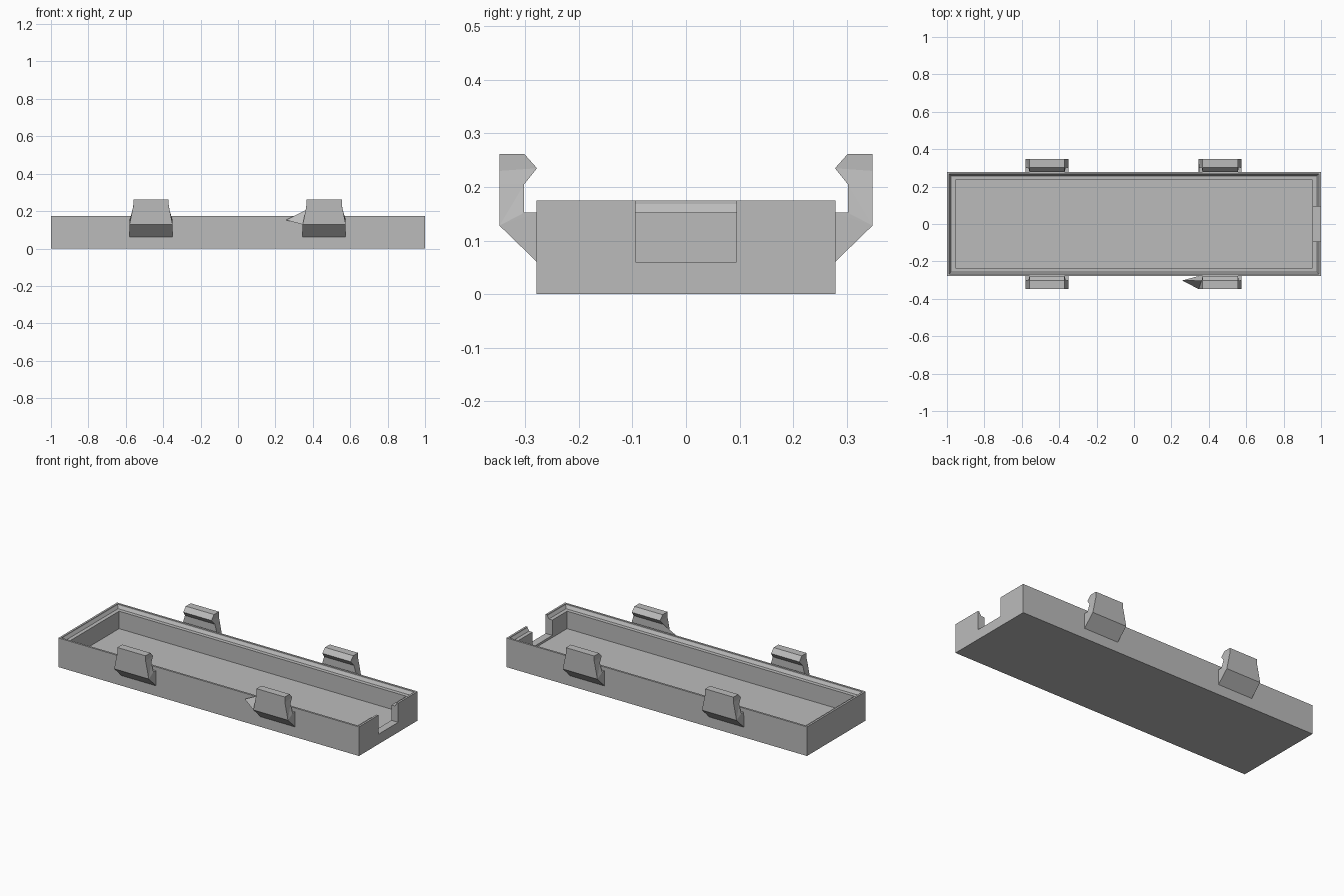
import bpy
import bmesh

cube = bpy.data.objects.get("Cube")
if cube:
    bpy.data.objects.remove(cube, do_unlink=True)

grey = bpy.data.materials.new("plain_grey")
grey.use_nodes = True
COLOUR = (0.5, 0.5, 0.5, 1)
grey.diffuse_color = COLOUR
grey.node_tree.nodes["Principled BSDF"].inputs["Base Color"].default_value = COLOUR


def finish(bm, name):
    bmesh.ops.recalc_face_normals(bm, faces=bm.faces)
    mesh = bpy.data.meshes.new(name)
    bm.to_mesh(mesh)
    bm.free()
    mesh.materials.append(grey)
    obj = bpy.data.objects.new(name, mesh)
    bpy.context.collection.objects.link(obj)
    return obj


# Tray: rectangular rings (inset from the outer wall, height) joined in order
HALF_X, HALF_Y = 1.0, 0.279
RINGS = [(0, 0), (0, 0.175), (0.012, 0.175), (0.012, 0.168),
         (0.022, 0.152), (0.045, 0.152), (0.045, 0.047)]
bm = bmesh.new()
loops = []
for inset, z in RINGS:
    x, y = HALF_X - inset, HALF_Y - inset
    loops.append([bm.verts.new((sx * x, sy * y, z))
                  for sx, sy in ((-1, -1), (1, -1), (1, 1), (-1, 1))])
for low, high in zip(loops, loops[1:]):
    for i in range(4):
        j = (i + 1) % 4
        bm.faces.new((low[i], low[j], high[j], high[i]))
bm.faces.new(loops[0])
bm.faces.new(loops[-1])
tray = finish(bm, "tray")

# Notch cut through the end wall
bm = bmesh.new()
bmesh.ops.create_cube(bm, size=1)
for v in bm.verts:
    v.co = (1.0 + v.co.x * 0.14, v.co.y * 0.188, 0.18 + v.co.z * 0.24)
cutter = finish(bm, "notch_cutter")
cutter.hide_render = True
cut = tray.modifiers.new("notch", "BOOLEAN")
cut.operation = "DIFFERENCE"
cut.solver = "EXACT"
cut.object = cutter
bpy.context.view_layer.update()
graph = bpy.context.evaluated_depsgraph_get()
cut_mesh = bpy.data.meshes.new_from_object(tray.evaluated_get(graph))
tray.modifiers.clear()
tray.data = cut_mesh
bpy.data.objects.remove(cutter, do_unlink=True)

# Hooked clips: side profile (y, z), narrowing towards the top
PROFILE = [(0.278, 0.06), (0.348, 0.128), (0.348, 0.205), (0.348, 0.23), (0.348, 0.262),
           (0.302, 0.262), (0.278, 0.235), (0.302, 0.205), (0.302, 0.152), (0.278, 0.152)]
SIDES = [(0, 1, 9), (1, 8, 9), (1, 7, 8), (1, 2, 7), (2, 3, 6, 7), (3, 4, 5, 6)]
INNER_CORNER = 8


def half_width(z):
    t = min(max((z - 0.15) / 0.075, 0), 1)
    return 0.115 - 0.021 * t


def clip(name, centre, side, spike_x=None):
    bm = bmesh.new()
    ends = [[bm.verts.new((centre + s * half_width(z), side * y, z)) for y, z in PROFILE]
            for s in (-1, 1)]
    for end in ends:
        for face in SIDES:
            bm.faces.new([end[i] for i in face])
    count = len(PROFILE)
    for i in range(count):
        j = (i + 1) % count
        bm.faces.new((ends[0][i], ends[0][j], ends[1][j], ends[1][i]))
    # Pointed spur drawn out of the inner corner
    if spike_x is not None:
        ends[0][INNER_CORNER].co.x = spike_x
    finish(bm, name)


clip("front_right_clip", -0.465, -1)
clip("front_left_clip", 0.461, -1, spike_x=0.257)
clip("back_right_clip", -0.465, 1)
clip("back_left_clip", 0.461, 1)
